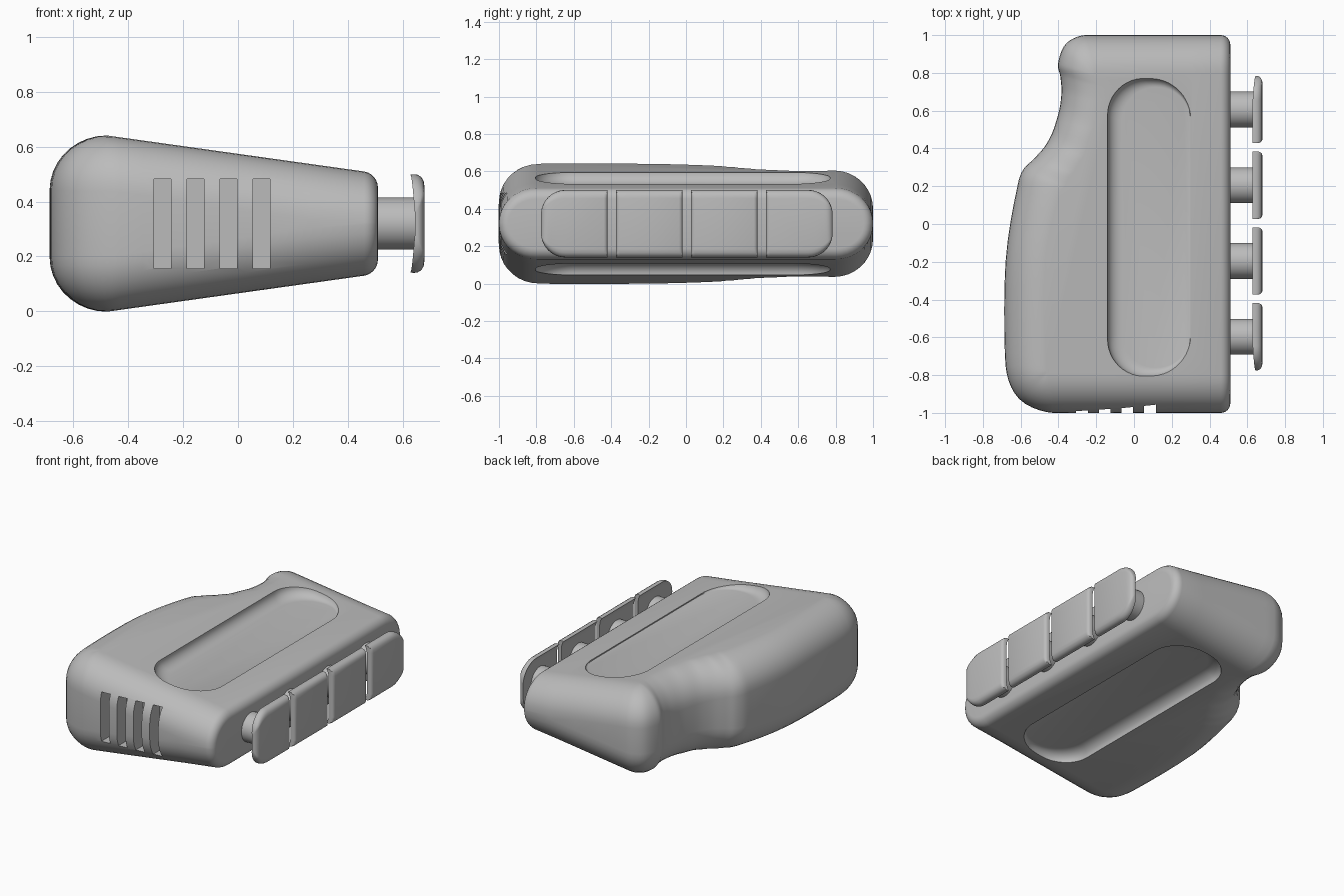
import bpy, bmesh, math
from mathutils import Vector

cube = bpy.data.objects.get("Cube")
if cube:
    bpy.data.objects.remove(cube, do_unlink=True)

MID = 0.32  # height of the symmetry plane

grey = bpy.data.materials.new("plain_grey")
grey.use_nodes = True
grey.diffuse_color = (0.5, 0.5, 0.5, 1)
grey.node_tree.nodes["Principled BSDF"].inputs["Base Color"].default_value = (0.5, 0.5, 0.5, 1)


def finish(name, bm):
    bmesh.ops.recalc_face_normals(bm, faces=bm.faces)
    mesh = bpy.data.meshes.new(name)
    bm.to_mesh(mesh)
    bm.free()
    mesh.materials.append(grey)
    ob = bpy.data.objects.new(name, mesh)
    bpy.context.collection.objects.link(ob)
    return ob


def smooth(ob):
    bpy.ops.object.select_all(action='DESELECT')
    ob.select_set(True)
    bpy.context.view_layer.objects.active = ob
    bpy.ops.object.shade_smooth_by_angle(angle=math.radians(35))


def loft(name, rings):
    """Closed rings of points joined by quads, capped at both ends."""
    bm = bmesh.new()
    vs = [[bm.verts.new(p) for p in ring] for ring in rings]
    for a, b in zip(vs, vs[1:]):
        for i in range(len(a)):
            j = (i + 1) % len(a)
            bm.faces.new((a[i], a[j], b[j], b[i]))
    bm.faces.new(vs[0])
    bm.faces.new(vs[-1])
    return finish(name, bm)


def cut(ob, cutter):
    mod = ob.modifiers.new("cut", 'BOOLEAN')
    mod.operation = 'DIFFERENCE'
    mod.solver = 'EXACT'
    mod.object = cutter
    bpy.context.view_layer.objects.active = ob
    bpy.ops.object.modifier_apply(modifier=mod.name)
    bpy.data.objects.remove(cutter, do_unlink=True)


def spline(pts, steps):
    """Smooth path through the points, tight beside long straight runs."""
    def tangent(i):
        a, b = pts[max(i - 1, 0)], pts[min(i + 1, len(pts) - 1)]
        near = [(pts[i] - q).length for q in (a, b) if (pts[i] - q).length > 0]
        return (b - a).normalized() * min(near)
    out = []
    for i in range(len(pts) - 1):
        p, q, m, n = pts[i], pts[i + 1], tangent(i), tangent(i + 1)
        for s in range(steps):
            t = s / steps
            out.append(p * (2*t**3 - 3*t**2 + 1) + m * (t**3 - 2*t**2 + t)
                       + q * (3*t**2 - 2*t**3) + n * (t**3 - t**2))
    return out + [pts[-1]]


# Body: plan outline (x, y) paired with the inner edge (x, y) of its rounding
plan = [Vector(v) for v in (
    (.46, -1, .46, -.8), (-.43, -1, -.43, -.8), (-.607, -.927, -.462, -.787),
    (-.68, -.75, -.475, -.75), (-.68, -.2, -.47, -.2), (-.615, .21, -.40, .14),
    (-.585, .29, -.37, .2), (-.53, .345, -.33, .27), (-.46, .43, -.27, .36),
    (-.41, .55, -.22, .5), (-.385, .68, -.195, .65), (-.39, .78, -.20, .74),
    (-.402, .85, -.215, .785), (-.36, .955, -.21, .797), (-.26, 1, -.19, .8),
    (.46, 1, .46, .8))]


def half_height(x):
    return 0.19 + (0.46 - x) * 0.14


EDGE, K = 0.05, 6  # rounding of the button side
cols = [(c, 0) for c in spline(plan, 5)]
for k in range(1, K + 1):
    a = math.radians(90 * k / K)
    d, x = EDGE * (1 - math.cos(a)), 0.46 + EDGE * math.sin(a)
    cols.insert(0, (Vector((x, -1 + d, x, -.8)), d))
    cols.append((Vector((x, 1 - d, x, .8)), d))

bm = bmesh.new()
grid = []
for c, d in cols:
    outer, inner = c.xy, Vector((c.z, c.w))
    h = half_height(inner.x) - d
    r = min(0.2 - d, h - 0.004)
    col = []
    for side in (1, -1):
        arc = []
        for s in range(10):
            a = math.radians(90 - 10 * s)
            p = outer.lerp(inner, 1 - math.cos(a))
            arc.append(bm.verts.new((p.x, p.y, MID + side * (h - r * (1 - math.sin(a))))))
        col += arc if side == 1 else arc[::-1]
    grid.append(col)
for a, b in zip(grid, grid[1:]):
    for i in range(len(a) - 1):
        bm.faces.new((a[i], a[i + 1], b[i + 1], b[i]))
for e in (0, -1):
    bm.faces.new([col[e] for col in grid[K:-K]])
    for k in range(K):
        bm.faces.new((grid[k][e], grid[k + 1][e], grid[-2 - k][e], grid[-1 - k][e]))
bm.faces.new(grid[0] + grid[-1][::-1])
body = finish("grip_body", bm)


# Long rounded recesses on both broad faces
def rounded_ring(x0, x1, y0, y1, r, z):
    ring = []
    for cx, cy, start in ((x1 - r, y1 - r, 0), (x0 + r, y1 - r, 90),
                          (x0 + r, y0 + r, 180), (x1 - r, y0 + r, 270)):
        for s in range(13):
            a = math.radians(start + 7.5 * s)
            ring.append((cx + r * math.cos(a), cy + r * math.sin(a), z))
    return ring


for side in (1, -1):
    rings = []
    for s in range(8):
        a = math.radians(90 * s / 7)
        d = 1 - math.sin(a)
        z = 0.205 + 0.065 * (1 - math.cos(a))
        rings.append(rounded_ring(-.14 + .075 * d, .30, -.81 + .05 * d, .775 - .05 * d,
                                  .2 - .02 * d, MID + side * z))
    rings.append(rounded_ring(-.14, .30, -.81, .775, .2, MID + side * 0.5))
    cut(body, loft("recess_cutter", rings))

# Slots in the front end
for i in range(4):
    x = -0.275 + 0.12 * i
    ring = [(x - .031, .157), (x + .031, .157), (x + .031, .483), (x - .031, .483)]
    cut(body, loft("slot_cutter", [[(u, y, v) for u, v in ring] for y in (-1.1, -0.9)]))
smooth(body)

# Buttons: round stem and a finger pad with lips along its long edges
half = [(.645, .13), (.641, .152), (.636, .167), (.628, .178), (.640, .180),
        (.655, .178), (.668, .170), (.677, .155), (.68, .135)]
profile = half + [(x, -z) for x, z in half[::-1]]
HALF_W, CORNER = 0.178, 0.13


def pad(name, yc, outward):
    # each section: y offset, height factor, front drop, lip amount
    secs = [(-HALF_W, 1, .02, 1), (-HALF_W + .004, 1, .010, 1),
            (-HALF_W + .010, 1, .004, 1), (-HALF_W + .02, 1, 0, 1)]
    if outward:
        for s in range(13):
            a = math.radians(7.5 * s)
            y = HALF_W - CORNER * (1 - math.sin(a))
            t = max(0, (y - HALF_W + .04) / .04)
            secs.append((y, 1 - CORNER / .18 * (1 - math.cos(a)),
                         .028 * (1 - math.sqrt(max(0, 1 - t * t))), 1 - s / 13))
    else:
        secs += [(-y, h, d, l) for y, h, d, l in secs[::-1]]
    rings = [[(min(x if x > .645 else .645 - (.645 - x) * lip, .68 - drop),
               yc + y * (outward or 1), MID + z * h) for x, z in profile]
             for y, h, drop, lip in secs]
    smooth(loft(name, rings))


def stem(name, yc):
    ring = [(yc + .095 * math.cos(i * math.tau / 40), MID + .095 * math.sin(i * math.tau / 40))
            for i in range(40)]
    smooth(loft(name, [[(x, y, z) for y, z in ring] for x in (.49, .655)]))


for i, outward in enumerate((-1, 0, 0, 1)):
    y = -0.597 + 0.401 * i
    pad(f"finger_pad_{i + 1}", y, outward)
    stem(f"button_stem_{i + 1}", y)
